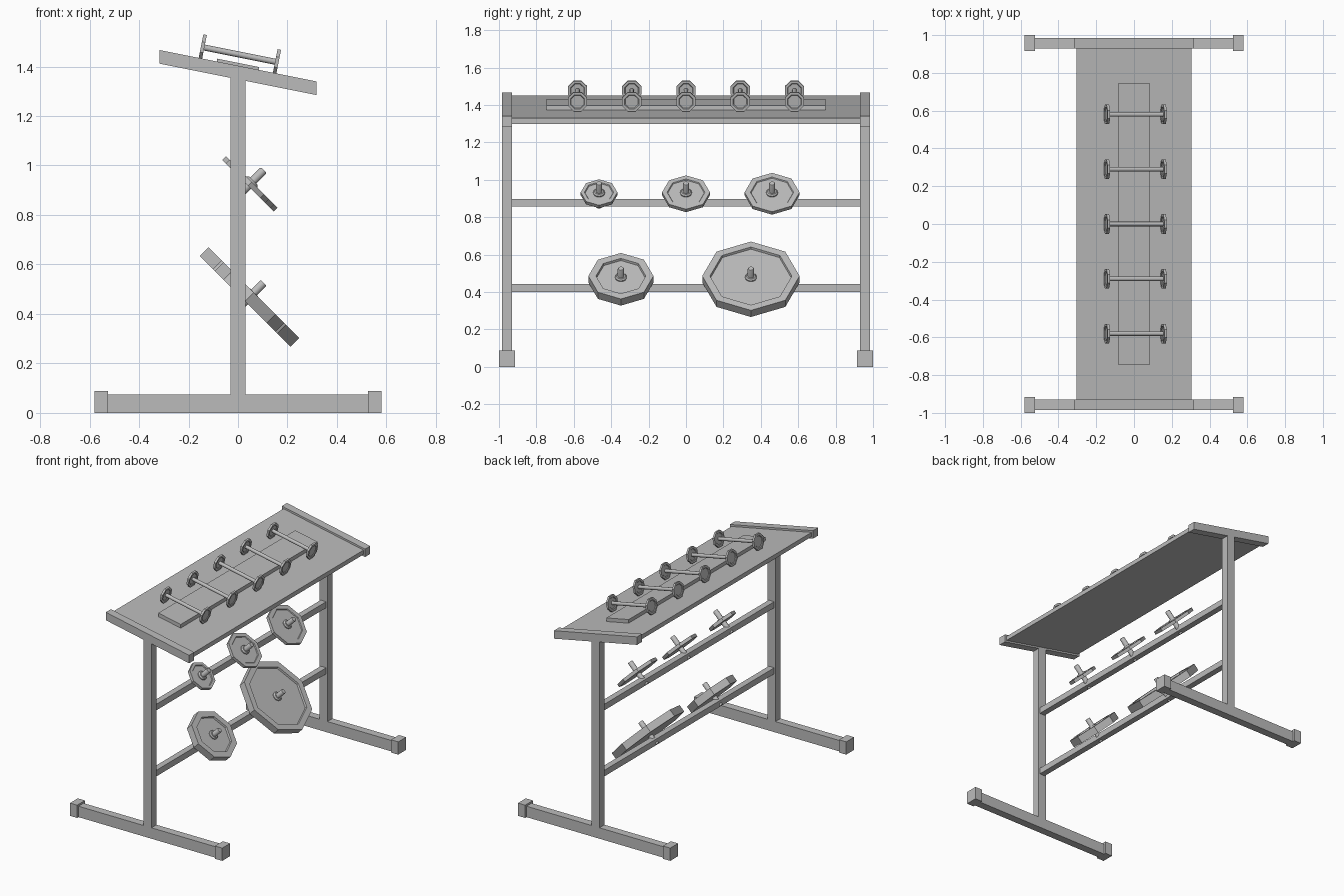
import bpy, bmesh, math
from mathutils import Matrix, Vector

if "Cube" in bpy.data.objects:
    bpy.data.objects.remove(bpy.data.objects["Cube"])

mat = bpy.data.materials.new("grey_steel")
mat.diffuse_color = (0.5, 0.5, 0.5, 1)
mat.use_nodes = True
mat.node_tree.nodes["Principled BSDF"].inputs["Base Color"].default_value = mat.diffuse_color
SLOPE = -0.2  # fall of the tray per unit of x


def finish(name, bm, smooth=False):
    bmesh.ops.recalc_face_normals(bm, faces=bm.faces)
    me = bpy.data.meshes.new(name)
    bm.to_mesh(me)
    bm.free()
    me.materials.append(mat)
    ob = bpy.data.objects.new(name, me)
    bpy.context.collection.objects.link(ob)
    if smooth:
        bpy.ops.object.select_all(action='DESELECT')
        ob.select_set(True)
        bpy.context.view_layer.objects.active = ob
        bpy.ops.object.shade_smooth_by_angle(angle=math.radians(40))
    return ob


def prism(name, profile, y0, y1):
    """Extrude an xz outline along y."""
    bm = bmesh.new()
    face = bm.faces.new([bm.verts.new((x, y0, z)) for x, z in profile])
    out = bmesh.ops.extrude_face_region(bm, geom=[face])
    bmesh.ops.translate(bm, vec=(0, y1 - y0, 0),
                        verts=[v for v in out["geom"] if isinstance(v, bmesh.types.BMVert)])
    return finish(name, bm)


def box(name, x0, x1, y0, y1, z0, z1):
    return prism(name, [(x0, z0), (x1, z0), (x1, z1), (x0, z1)], y0, y1)


def slab(name, x, y0, y1, z0, z1):
    """Sloping board with upright ends; heights are given at x = 0."""
    s = SLOPE * x
    return prism(name, [(-x, z0 - s), (x, z0 + s), (x, z1 + s), (-x, z1 - s)], y0, y1)


def lathe(name, rings, sides, base, axis, turn=0.0, smooth=False):
    """Stack of (radius, height) rings along an axis, capped at both ends."""
    axis = Vector(axis).normalized()
    side = Vector((0, 1, 0))
    up = axis.cross(side)
    m = Matrix((up, side, axis)).transposed()
    bm = bmesh.new()
    loops = []
    for r, h in rings:
        loops.append([bm.verts.new(Vector(base) + m @ Vector((
            r * math.cos(turn + i * math.tau / sides),
            r * math.sin(turn + i * math.tau / sides), h))) for i in range(sides)])
    for a, b in zip(loops, loops[1:]):
        for i in range(sides):
            j = (i + 1) % sides
            bm.faces.new((a[i], a[j], b[j], b[i]))
    bm.faces.new(loops[0])
    bm.faces.new(loops[-1])
    return finish(name, bm, smooth)


# End frames: foot, end caps, post and sloping rail
for s, tag in ((-1, "front"), (1, "back")):
    ya, yb = sorted((s * 0.93, s * 0.985))
    box(f"{tag}_foot", -0.53, 0.53, ya, yb, 0, 0.075)
    ca, cb = sorted((s * 0.915, s * 1.0))
    for k, end in ((-1, "left"), (1, "right")):
        xa, xb = sorted((k * 0.525, k * 0.58))
        box(f"{tag}_{end}_foot_cap", xa, xb, ca, cb, 0, 0.088)
    prism(f"{tag}_post", [(-0.03, 0.075), (0.03, 0.075), (0.03, 1.342), (-0.03, 1.354)], ya, yb)
    slab(f"{tag}_tray_rail", 0.317, ya, yb, 1.348, 1.403)

# Tray board and the mat on it
slab("tray", 0.305, -0.935, 0.935, 1.36, 1.39)
slab("tray_mat", 0.085, -0.745, 0.745, 1.389, 1.415)

# Dumbbells lying across the tray
along = Vector((1, 0, SLOPE)).normalized()
for n in range(5):
    y = (n - 2) * 0.29
    mid = Vector((0.007, y, 1.448))
    lathe("dumbbell_bar", [(0.012, -0.155), (0.012, 0.155)], 16, mid, along, smooth=True)
    for k in (-1, 1):
        lathe("dumbbell_end", [(0.037, -0.003), (0.041, -0.007), (0.056, -0.007),
                               (0.056, 0.007), (0.041, 0.007), (0.037, 0.003)],
              8, mid + along * 0.153 * k, along, math.pi / 8)

# Crossbars with tilted pegs, collars and weight plates
OUT = (1, 0, 1)
rows = [
    (0.877, 0.079, 0.022, [(-0.465, 0.098), (0.0, 0.128), (0.46, 0.147)]),
    (0.422, 0.090, 0.050, [(-0.348, 0.174), (0.347, 0.26)]),
]
for z, top, thick, plates in rows:
    box("crossbar", -0.021, 0.021, -0.93, 0.93, z - 0.021, z + 0.021)
    for y, r in plates:
        base = (0, y, z)
        inner = r - 0.045 if thick > 0.03 else r * 0.76
        dip = top - thick * 0.25
        lathe("weight_plate", [(r, top - thick), (r, top), (inner + 0.004, top), (inner, dip)],
              8, base, OUT)
        lathe("peg_collar", [(0.031, dip - 0.005), (0.031, dip + 0.006), (0.024, dip + 0.014)],
              16, base, OUT, smooth=True)
        lathe("peg", [(0.017, -0.027), (0.017, 0.143), (0.014, 0.147)], 16, base, OUT, smooth=True)
